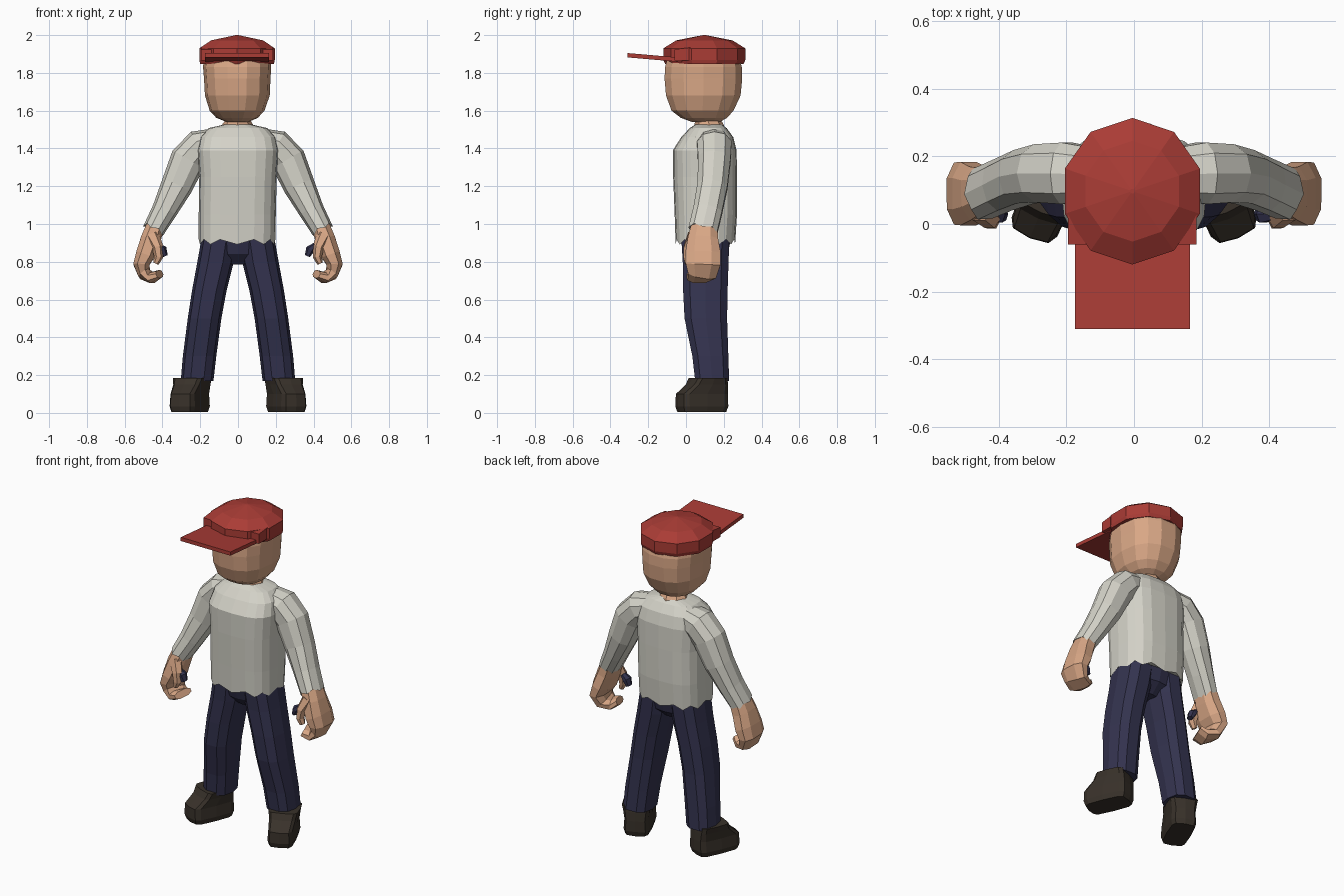
import bpy, bmesh, math
from mathutils import Vector, Matrix

if "Cube" in bpy.data.objects:
    bpy.data.objects.remove(bpy.data.objects["Cube"])


def material(name, rgb):
    m = bpy.data.materials.new(name)
    m.diffuse_color = (*rgb, 1)
    m.use_nodes = True
    m.node_tree.nodes["Principled BSDF"].inputs["Base Color"].default_value = m.diffuse_color
    return m


SKIN = material("skin", (0.70, 0.39, 0.24))
SHIRT = material("shirt_white", (0.66, 0.65, 0.58))
NAVY = material("trouser_navy", (0.034, 0.033, 0.078))
SHOE = material("shoe_brown", (0.040, 0.031, 0.023))
RED = material("cap_red", (0.40, 0.045, 0.036))


def loft(name, rings, mat):
    """Skin a list of equal-length point rings and cap both ends."""
    bm = bmesh.new()
    vs = [[bm.verts.new(p) for p in r] for r in rings]
    n = len(vs[0])
    for a, b in zip(vs, vs[1:]):
        for i in range(n):
            j = (i + 1) % n
            bm.faces.new((a[i], a[j], b[j], b[i]))
    bm.faces.new(vs[0][::-1])
    bm.faces.new(vs[-1])
    bmesh.ops.recalc_face_normals(bm, faces=bm.faces)
    me = bpy.data.meshes.new(name)
    bm.to_mesh(me)
    bm.free()
    me.materials.append(mat)
    ob = bpy.data.objects.new(name, me)
    bpy.context.collection.objects.link(ob)
    return ob


def unit_ring(n, e=2.0, phase=0.0):
    """Superellipse outline; larger e is boxier."""
    pts = []
    for i in range(n):
        a = phase + math.tau * i / n
        c, s = math.cos(a), math.sin(a)
        pts.append((math.copysign(abs(c) ** (2 / e), c),
                    math.copysign(abs(s) ** (2 / e), s)))
    return pts


def stack(name, levels, mat, n=12, e=2.0, phase=0.0, jag=0.0, place=None):
    """Horizontal rings: each level is (z, x0, x1, y0, y1)."""
    rings = []
    for k, (z, x0, x1, y0, y1) in enumerate(levels):
        ring = []
        for i, (u, v) in enumerate(unit_ring(n, e, phase)):
            dz = jag * (-1) ** i if k == 0 else 0
            p = Vector(((x0 + x1 + u * (x1 - x0)) / 2,
                        (y0 + y1 + v * (y1 - y0)) / 2, z + dz))
            ring.append(place @ p if place else p)
        rings.append(ring)
    return loft(name, rings, mat)


def tube(name, path, mat, side=1, n=8, e=2.0, jag=0.0):
    """Limb along a path of (x, y, z, half depth, half width)."""
    pts = [Vector(p[:3]) for p in path]
    rings = []
    for k, p in enumerate(path):
        t = (pts[min(k + 1, len(pts) - 1)] - pts[max(k - 1, 0)]).normalized()
        u = Vector((0, 1, 0))
        u = (u - t * t.dot(u)).normalized()
        v = t.cross(u)
        ring = []
        for i, (a, b) in enumerate(unit_ring(n, e, math.pi / n)):
            q = pts[k] + u * a * p[3] + v * b * p[4]
            if k == len(path) - 1:
                q += t * jag * (-1) ** i
            ring.append((q.x * side, q.y, q.z))
        rings.append(ring)
    return loft(name, rings, mat)


def box(name, x0, x1, profile, mat):
    """Extrude a y-z profile across x."""
    return loft(name, [[(x, y, z) for y, z in profile] for x in (x0, x1)], mat)


# Head and neck
stack("head", [(1.54, -.06, .055, .03, .18), (1.562, -.115, .105, -.03, .22),
               (1.60, -.15, .14, -.08, .255), (1.68, -.175, .168, -.11, .293),
               (1.77, -.18, .172, -.118, .302), (1.83, -.185, .176, -.115, .30),
               (1.89, -.18, .172, -.10, .285)], SKIN, 14, 2.4)
stack("neck", [(1.49, -.11, .11, .04, .21), (1.525, -.085, .08, .045, .20),
               (1.56, -.06, .06, .05, .18)], SKIN, 8)

# Cap: ten-sided crown, front band and sloping peak
stack("cap_crown", [(1.848, -.21, .20, -.110, .305), (1.868, -.215, .205, -.12, .314),
                    (1.93, -.215, .205, -.12, .314), (1.972, -.15, .14, -.052, .246),
                    (2.0, -.012, .002, .09, .104)], RED, 10, 2, math.pi / 2)
box("cap_band", -.195, .185, [(-.06, 1.865), (.03, 1.865), (.03, 1.935), (-.06, 1.925)], RED)
box("cap_peak", -.175, .165, [(-.31, 1.882), (-.02, 1.857), (-.02, 1.88), (-.31, 1.905)], RED)

# Shirt body with a ragged hem
stack("shirt_body", [(.905, -.208, .198, -.055, .26), (1.05, -.208, .20, -.06, .27),
                     (1.25, -.205, .205, -.068, .27), (1.39, -.215, .215, -.07, .268),
                     (1.46, -.20, .20, -.025, .25), (1.508, -.155, .155, .02, .215),
                     (1.527, -.07, .07, .05, .19)], SHIRT, 20, 2.9, jag=.013)

# Hips
stack("hips", [(.785, -.05, .05, .04, .16), (.84, -.15, .15, -.01, .22),
               (.95, -.195, .188, -.04, .245)], NAVY, 12, 2.7)

for side, tag in ((1, "left"), (-1, "right")):
    # Sleeve
    tube(tag + "_sleeve", [(.10, .145, 1.44, .08, .07), (.20, .15, 1.41, .095, .092),
                           (.265, .15, 1.34, .09, .095), (.325, .14, 1.20, .083, .084),
                           (.39, .115, 1.07, .08, .067), (.448, .09, .965, .08, .058)],
         SHIRT, side, 10, 2.3, jag=.008)
    # Hand curling inward at the fingers
    tube(tag + "_hand", [(.436, .098, .99, .073, .052), (.462, .09, .92, .085, .056),
                         (.49, .09, .84, .10, .054), (.512, .09, .785, .098, .045),
                         (.495, .085, .735, .08, .036), (.455, .07, .715, .07, .03),
                         (.415, .055, .735, .06, .022)], SKIN, side, 8, 2.5)
    # Thumb and its dark tip
    tube(tag + "_thumb", [(.455, .04, .94, .035, .04), (.425, .015, .875, .032, .03),
                          (.42, .01, .825, .027, .024), (.435, .01, .79, .018, .015)],
         SKIN, side, 6)
    x = .382 if side > 0 else .40
    tube(tag + "_thumb_tip", [(x + .025, .03, .89, .022, .012), (x, .03, .865, .03, .024),
                              (x - .015, .03, .83, .022, .014)], NAVY, side, 6)

    # Trouser leg
    legs = [(.17, .13, .303, .045, .232), (.30, .115, .292, .03, .228),
            (.50, .088, .266, -.012, .222), (.65, .06, .243, -.02, .225),
            (.80, .022, .215, -.022, .23), (.93, .005, .192, -.03, .235)]
    stack(tag + "_trouser_leg", [(z, *sorted((a * side, b * side)), c, d)
                                 for z, a, b, c, d in legs], NAVY, 10, 2.6)

    # Shoe turned outward
    place = Matrix.Translation((.255 * side, .085, 0)) @ Matrix.Rotation(
        math.radians(23) * side, 4, 'Z')
    stack(tag + "_shoe", [(.01, -.07, .07, -.128, .125), (.035, -.078, .078, -.138, .135),
                          (.10, -.073, .073, -.136, .135), (.15, -.08, .08, -.075, .13),
                          (.185, -.088, .088, -.055, .125)],
          SHOE, 12, 4.5, place=place)

# Rest on the ground plane
bpy.context.view_layer.update()
for ob in bpy.context.collection.objects:
    if ob.name.endswith("_shoe"):
        for v in ob.data.vertices:
            if v.co.z < .02:
                v.co.z = 0.005
